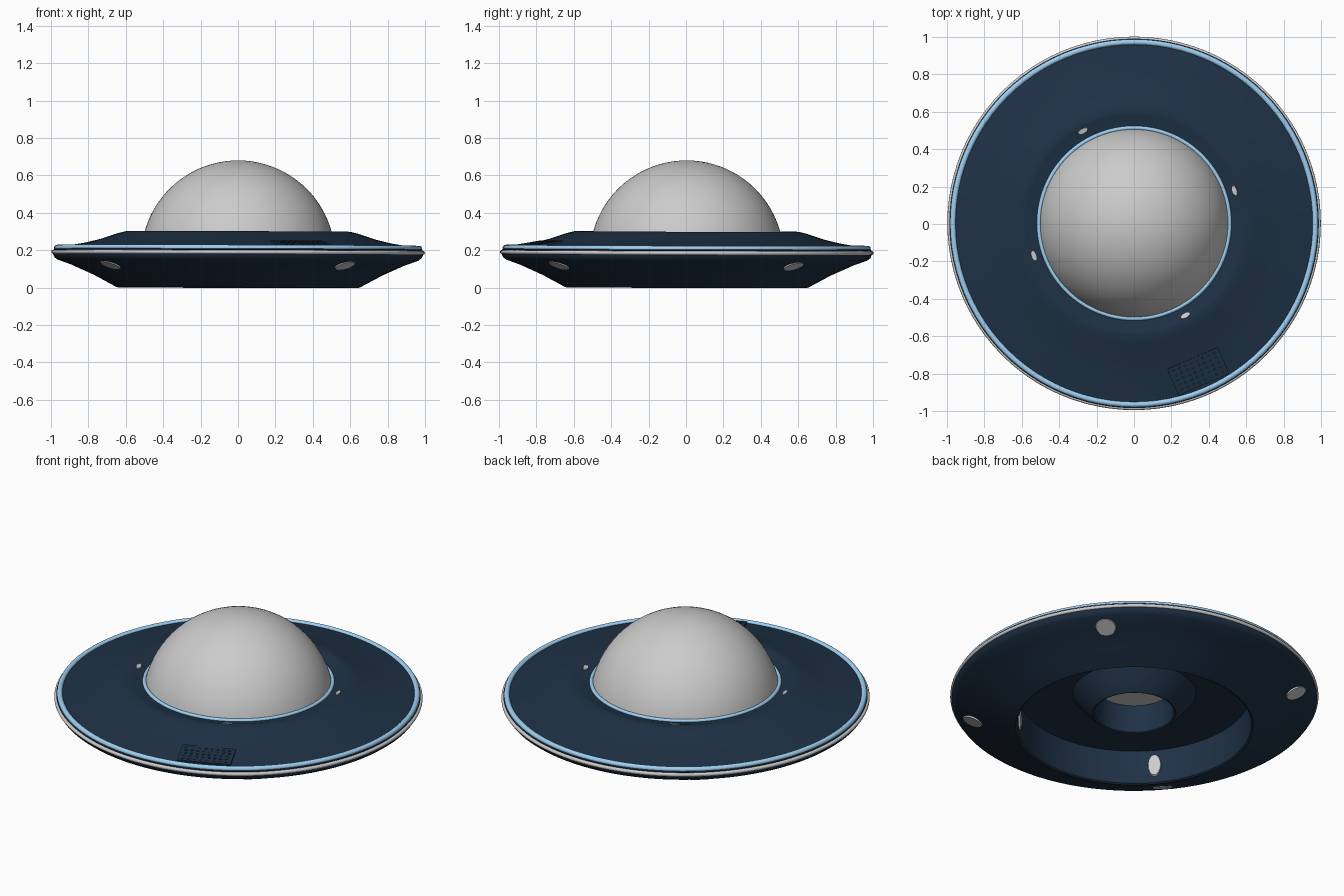
import bpy, bmesh, math
from mathutils import Matrix

if "Cube" in bpy.data.objects:
    bpy.data.objects.remove(bpy.data.objects["Cube"])

SEG = 96
# the whole craft leans very slightly
LEAN = (Matrix.Translation((0, 0.003, 0)) @ Matrix.Rotation(0.003, 4, 'Y')
        @ Matrix.Rotation(-0.003, 4, 'X'))


def material(name, rgb):
    m = bpy.data.materials.new(name)
    m.diffuse_color = (*rgb, 1)
    m.use_nodes = True
    m.node_tree.nodes["Principled BSDF"].inputs["Base Color"].default_value = m.diffuse_color
    return m


NAVY = material("navy", (0.013, 0.031, 0.061))
SKY = material("sky_blue", (0.34, 0.62, 0.88))
DARK = material("dark_navy", (0.009, 0.019, 0.038))


def finish(name, bm, mat=None, angle=30):
    bmesh.ops.recalc_face_normals(bm, faces=bm.faces)
    bm.transform(LEAN)
    me = bpy.data.meshes.new(name)
    bm.to_mesh(me)
    bm.free()
    ob = bpy.data.objects.new(name, me)
    bpy.context.collection.objects.link(ob)
    if mat:
        me.materials.append(mat)
    bpy.ops.object.select_all(action='DESELECT')
    ob.select_set(True)
    bpy.context.view_layer.objects.active = ob
    bpy.ops.object.shade_smooth_by_angle(angle=math.radians(angle))
    return ob


def lathe(name, profile, mat=None, closed=True):
    """Revolve (radius, z) points around the z axis."""
    bm = bmesh.new()
    vs = [bm.verts.new((r, 0, z)) for r, z in profile]
    n = len(vs)
    edges = [bm.edges.new((vs[i], vs[(i + 1) % n])) for i in range(n if closed else n - 1)]
    bmesh.ops.spin(bm, geom=vs + edges, cent=(0, 0, 0), axis=(0, 0, 1),
                   angle=2 * math.pi, steps=SEG, use_merge=True)
    bmesh.ops.remove_doubles(bm, verts=bm.verts, dist=1e-5)
    return finish(name, bm, mat)


def ring(name, radius, z, tube, mat=None):
    pts = [(radius + tube * math.cos(a * math.pi / 8), z + tube * math.sin(a * math.pi / 8))
           for a in range(16)]
    return lathe(name, pts, mat)


def frame(deg, r, z, tilt):
    """Local x = tangent, y = radial (tilted), z = surface normal."""
    return (Matrix.Rotation(math.radians(deg - 90), 4, 'Z')
            @ Matrix.Translation((0, r, z)) @ Matrix.Rotation(math.radians(tilt), 4, 'X'))


def lamp(name, deg, r, z, tilt, w, l, h):
    bm = bmesh.new()
    bmesh.ops.create_cone(bm, cap_ends=True, segments=24, radius1=0.5, radius2=0.44, depth=1,
                          matrix=frame(deg, r, z, tilt) @ Matrix.Diagonal((w, l, h, 1)))
    return finish(name, bm)


# saucer hull: upper deck, rim groove, sloped underside, recess and central duct
lathe("hull", [
    (0.50, 0.282), (0.545, 0.286), (0.58, 0.297), (0.60, 0.300), (0.64, 0.290), (0.74, 0.257),
    (0.82, 0.238), (0.95, 0.216), (0.978, 0.210), (0.988, 0.203), (0.982, 0.198), (0.982, 0.187),
    (0.990, 0.178), (0.982, 0.160), (0.965, 0.147), (0.89, 0.120), (0.77, 0.066),
    (0.655, 0.004), (0.645, 0.0), (0.635, 0.006),
    (0.63, 0.203), (0.335, 0.203), (0.30, 0.16), (0.25, 0.10), (0.225, 0.08),
    (0.215, 0.085), (0.205, 0.244), (0.49, 0.244)], NAVY)

# trim rings
ring("outer_trim", 0.969, 0.211, 0.015, SKY)
ring("rim_band", 0.988, 0.188, 0.0105)
ring("dome_trim", 0.510, 0.285, 0.011, SKY)

# dome: spherical cap closed by a flat floor above the duct
R, CZ, FLOOR = 0.519, 0.161, 0.246
a0 = math.asin((FLOOR - CZ) / R)
dome = [(R * math.cos(a), CZ + R * math.sin(a))
        for a in (a0 + (math.pi / 2 - a0) * i / 20 for i in range(20))]
lathe("dome", [(0, FLOOR)] + dome + [(0, CZ + R)], None, closed=False)

# deck lamps around the dome
for i, deg in enumerate((18, 119, 198, 299)):
    lamp(f"deck_lamp_{i}", deg, 0.565, 0.293, 14, 0.062, 0.028, 0.008)

# underside lamps and matching lamps on the recess wall
for i in range(4):
    deg = 40 + 90 * i
    lamp(f"underside_lamp_{i}", deg, 0.889, 0.121, 203, 0.12, 0.125, 0.016)
    lamp(f"recess_lamp_{i}", deg, 0.632, 0.110, 90, 0.076, 0.140, 0.014)

# vent panel on the deck with a grid of openings
M = frame(-66.6, 0.862, 0.2325, -9)
bm = bmesh.new()
bmesh.ops.create_cube(bm, size=1, matrix=M @ Matrix.Diagonal((0.295, 0.155, 0.012, 1)))
finish("vent_panel", bm, NAVY)
bm = bmesh.new()
for c in range(8):
    for r in range(5):
        p = Matrix.Translation(((c - 3.5) * 0.034, (r - 2) * 0.028, 0.006))
        bmesh.ops.create_cube(bm, size=1, matrix=M @ p @ Matrix.Diagonal((0.018, 0.014, 0.003, 1)))
finish("vent_holes", bm, DARK)
